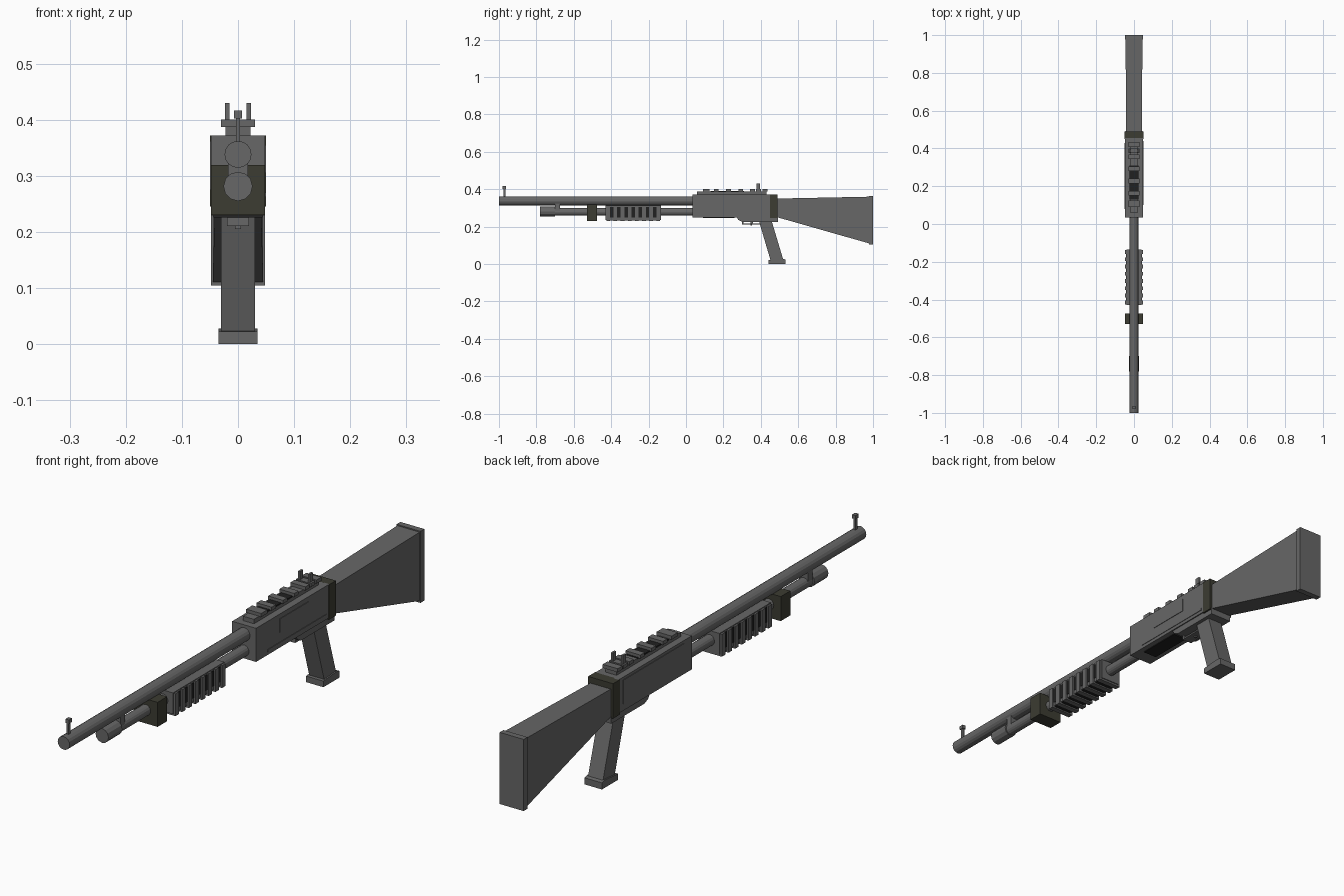
import bpy, bmesh, math
from mathutils import Vector

if "Cube" in bpy.data.objects:
    bpy.data.objects.remove(bpy.data.objects["Cube"])


def mat(name, rgb):
    m = bpy.data.materials.new(name)
    m.diffuse_color = (*rgb, 1)
    m.use_nodes = True
    m.node_tree.nodes["Principled BSDF"].inputs["Base Color"].default_value = m.diffuse_color
    return m


GRAY = mat("gunmetal gray", (0.135, 0.135, 0.135))
OLIVE = mat("dark olive", (0.045, 0.045, 0.032))
BLACK = mat("near black", (0.015, 0.015, 0.015))


def finish(name, bm, m):
    bmesh.ops.recalc_face_normals(bm, faces=bm.faces)
    me = bpy.data.meshes.new(name)
    bm.to_mesh(me)
    bm.free()
    me.materials.append(m)
    ob = bpy.data.objects.new(name, me)
    bpy.context.collection.objects.link(ob)
    return ob


def box(name, x, y, z, m=GRAY):
    """Box from (min, max) ranges."""
    bm = bmesh.new()
    bmesh.ops.create_cube(bm, size=1)
    for v in bm.verts:
        v.co = Vector([(r[0] + r[1]) / 2 + c * (r[1] - r[0]) for r, c in zip((x, y, z), v.co)])
    return finish(name, bm, m)


def prism(name, profile, half, m=GRAY, half_end=None):
    """Side profile in (y, z) extruded across x; half width may grow along y."""
    bm = bmesh.new()
    ys = [p[0] for p in profile]
    y0, y1 = min(ys), max(ys)
    end = half if half_end is None else half_end
    sides = []
    for s in (-1, 1):
        sides.append([bm.verts.new((s * (half + (end - half) * (y - y0) / (y1 - y0)), y, z))
                      for y, z in profile])
    a, b = sides
    bm.faces.new(a)
    bm.faces.new(b)
    n = len(a)
    for i in range(n):
        j = (i + 1) % n
        bm.faces.new((a[i], a[j], b[j], b[i]))
    return finish(name, bm, m)


def tube(name, y0, y1, z, r, sides=16, m=GRAY):
    bm = bmesh.new()
    bmesh.ops.create_cone(bm, cap_ends=True, segments=sides, radius1=r, radius2=r, depth=y1 - y0)
    for v in bm.verts:
        x, yy, zz = v.co
        v.co = (x, (y0 + y1) / 2 + zz, z + yy)
    return finish(name, bm, m)


# barrel and magazine tube
tube("barrel", -1.0, 0.06, 0.338, 0.024)
tube("magazine_tube", -0.72, 0.06, 0.279, 0.02)
tube("magazine_cap", -0.78, -0.70, 0.281, 0.026, 12)
box("tube_bracket", (-0.018, 0.018), (-0.70, -0.675), (0.285, 0.325))

# front sight
box("front_sight_post", (-0.004, 0.004), (-0.977, -0.966), (0.358, 0.404))
box("front_sight_bead", (-0.007, 0.007), (-0.98, -0.963), (0.402, 0.416))

# olive clamp
box("barrel_clamp", (-0.048, 0.048), (-0.53, -0.475), (0.23, 0.319), OLIVE)

# pump grip with ribs and dark grooves
box("pump_core", (-0.04, 0.04), (-0.43, -0.135), (0.236, 0.313))
for s in (-1, 1):
    x = sorted((s * 0.039, s * 0.0415))
    box("pump_groove", x, (-0.41, -0.155), (0.25, 0.306), BLACK)
box("pump_groove_bottom", (-0.035, 0.035), (-0.41, -0.155), (0.234, 0.237), BLACK)
for i in range(8):
    y = -0.416 + 0.0382 * i
    box("pump_rib", (-0.047, 0.047), (y - 0.01, y + 0.01), (0.229, 0.31))

# receiver with loading port, side plates and rear cuff
box("receiver", (-0.048, 0.048), (0.035, 0.455), (0.25, 0.372))
box("rear_cuff", (-0.05, 0.05), (0.45, 0.49), (0.245, 0.372), OLIVE)
box("loading_port", (-0.028, 0.028), (0.09, 0.26), (0.247, 0.251), BLACK)
box("ejection_plate", (0.047, 0.05), (0.17, 0.335), (0.305, 0.355))
box("lower_side_rail", (0.047, 0.05), (0.10, 0.44), (0.262, 0.27))
box("left_side_panel", (-0.05, -0.047), (0.08, 0.43), (0.275, 0.362))

# trigger group
prism("trigger_housing", [(0.27, 0.252), (0.28, 0.235), (0.30, 0.226), (0.492, 0.226), (0.492, 0.252)], 0.044)
box("trigger_guard", (-0.02, 0.02), (0.30, 0.41), (0.21, 0.216))
box("guard_front", (-0.02, 0.02), (0.30, 0.307), (0.21, 0.228))
prism("trigger", [(0.345, 0.23), (0.36, 0.23), (0.352, 0.205), (0.345, 0.205)], 0.005)

# pistol grip
prism("pistol_grip", [(0.39, 0.23), (0.458, 0.23), (0.521, 0.02), (0.452, 0.02)], 0.03)
prism("grip_foot", [(0.44, 0.0), (0.532, 0.0), (0.532, 0.024), (0.515, 0.028), (0.44, 0.022)], 0.035)

# top rail with teeth
box("rail_base", (-0.022, 0.022), (0.06, 0.43), (0.37, 0.388))
box("rail_dark_strip", (-0.0225, 0.0225), (0.13, 0.31), (0.384, 0.3895), BLACK)
for y0, y1 in ((0.09, 0.125), (0.15, 0.175), (0.215, 0.24), (0.28, 0.305), (0.343, 0.368), (0.375, 0.40), (0.408, 0.435)):
    box("rail_tooth", (-0.03, 0.03), (y0, y1), (0.387, 0.40))

# rear sight
for s in (-1, 1):
    x = s * 0.0195
    box("rear_sight_post", (x - 0.004, x + 0.004), (0.378, 0.396), (0.398, 0.43))

# shoulder stock and butt plate
prism("stock", [(0.488, 0.25), (0.488, 0.35), (0.98, 0.36), (0.98, 0.11)], 0.041, half_end=0.045)
box("butt_plate", (-0.048, 0.048), (0.978, 1.0), (0.104, 0.364))
